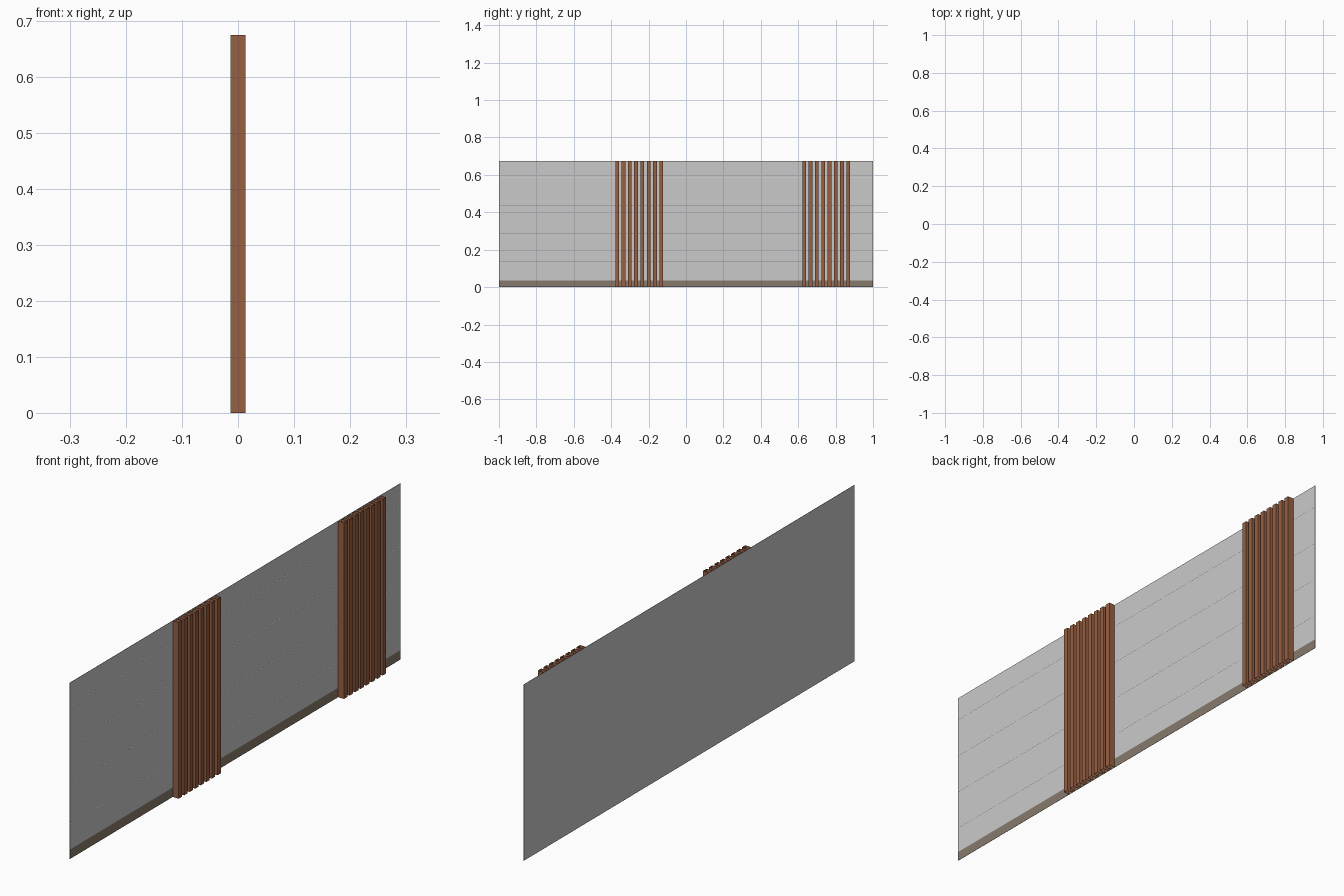
import bpy

if "Cube" in bpy.data.objects:
    bpy.data.objects.remove(bpy.data.objects["Cube"])

HEIGHT, SKIRT = 0.675, 0.036
BACK, FACE, FRONT = -0.013, -0.0122, 0.013


def material(name, rgb):
    m = bpy.data.materials.new(name)
    m.diffuse_color = (*rgb, 1)
    m.use_nodes = True
    m.node_tree.nodes["Principled BSDF"].inputs["Base Color"].default_value = m.diffuse_color
    return m


grey = material("pale grey", (0.59, 0.59, 0.59))
taupe = material("taupe", (0.24, 0.195, 0.15))
brown = material("wood brown", (0.31, 0.115, 0.055))


def add_object(name, verts, faces, mats):
    me = bpy.data.meshes.new(name)
    me.from_pydata(verts, [], faces)
    for m in mats:
        me.materials.append(m)
    ob = bpy.data.objects.new(name, me)
    bpy.context.collection.objects.link(ob)
    return ob


# Wall panel: thin profile with shallow plank grooves, extruded along y
profile = [(BACK, 0), (FACE, 0), (FACE, SKIRT)]
for i in range(4):
    z = 0.135 + 0.15 * i
    profile += [(FACE, z - 0.0008), (FACE - 0.0005, z), (FACE, z + 0.0008)]
profile += [(FACE, HEIGHT), (BACK, HEIGHT)]
n = len(profile)
verts = [(x, y, z) for y in (-1, 1) for x, z in profile]
faces = [(i, (i + 1) % n, (i + 1) % n + n, i + n) for i in range(n)]
faces += [tuple(reversed(range(n))), tuple(range(n, 2 * n))]
wall = add_object("wall_panel", verts, [f[::-1] for f in faces], [grey, taupe])

# Skirting strip: front face of the lowest band
for p in wall.data.polygons:
    if p.center.z < SKIRT and p.center.x > FACE - 0.0001 and len(p.vertices) == 4:
        p.material_index = 1

# Two groups of eight upright slats, open at the ends and against the wall
COUNT, PITCH, WIDTH = 8, 0.0335, 0.02
for g, centre in enumerate((-0.25, 0.75)):
    verts, faces = [], []
    for i in range(COUNT):
        y = centre + (i - (COUNT - 1) / 2) * PITCH
        a, b = y - WIDTH / 2, y + WIDTH / 2
        s = len(verts)
        outline = [(BACK, a), (FRONT, a), (FRONT, b), (BACK, b)]
        verts += [(px, py, z) for z in (0, HEIGHT) for px, py in outline]
        faces += [(s + k, s + k + 1, s + k + 5, s + k + 4) for k in range(3)]
    add_object(f"slat_group_{g + 1}", verts, faces, [brown])
